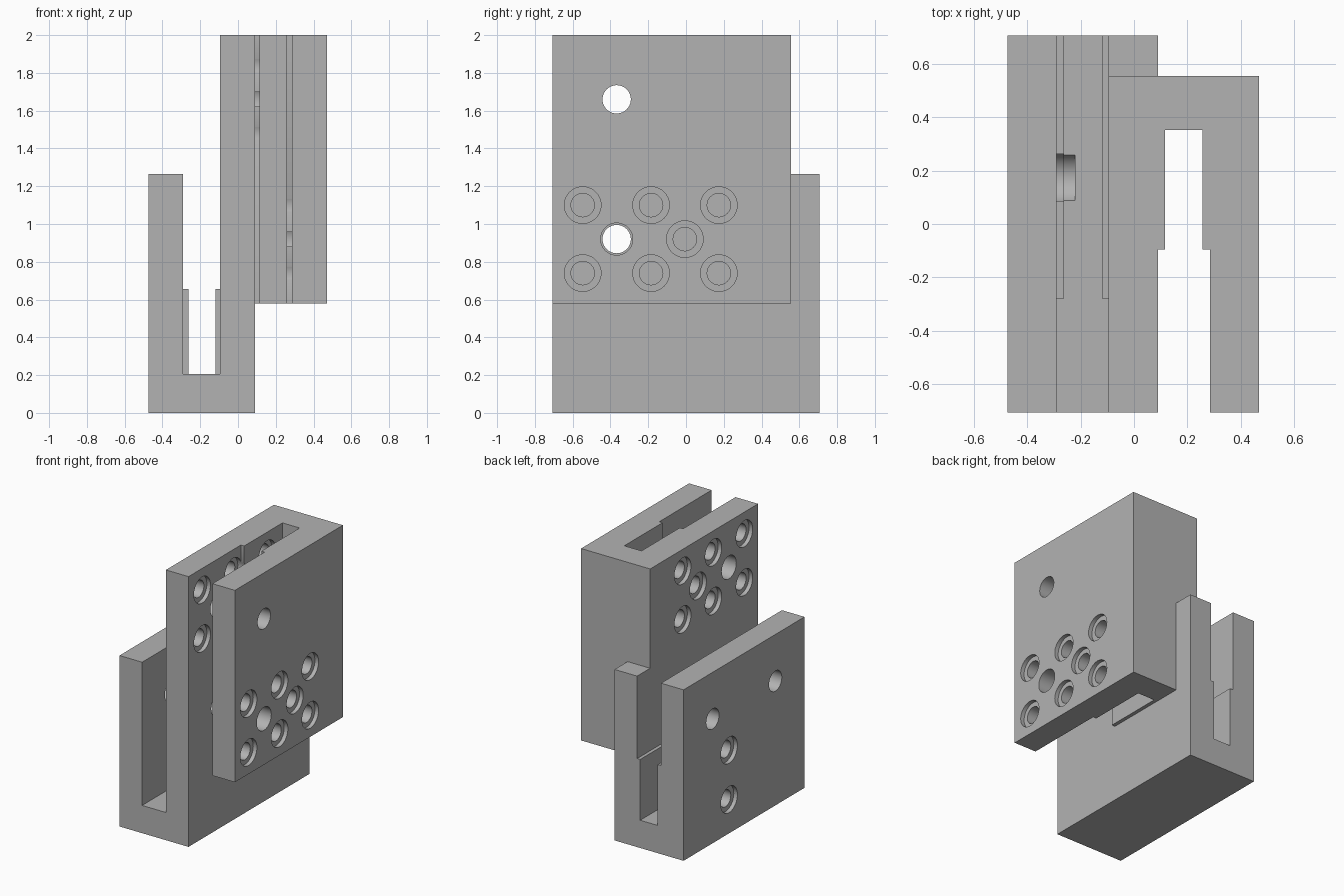
import bpy, bmesh, math
from mathutils import Matrix, Vector

cube = bpy.data.objects.get("Cube")
if cube:
    bpy.data.objects.remove(cube, do_unlink=True)

grey = bpy.data.materials.new("plain_grey")
grey.use_nodes = True
colour = (0.45, 0.45, 0.45, 1)
grey.diffuse_color = colour
grey.node_tree.nodes["Principled BSDF"].inputs["Base Color"].default_value = colour


def finish(bm, name):
    bmesh.ops.recalc_face_normals(bm, faces=bm.faces)
    mesh = bpy.data.meshes.new(name)
    bm.to_mesh(mesh)
    bm.free()
    mesh.materials.append(grey)
    ob = bpy.data.objects.new(name, mesh)
    bpy.context.collection.objects.link(ob)
    return ob


def box(name, xs, ys, zs):
    bm = bmesh.new()
    size = [b - a for a, b in (xs, ys, zs)]
    centre = Vector([(a + b) / 2 for a, b in (xs, ys, zs)])
    bmesh.ops.create_cube(bm, size=1, matrix=Matrix.Translation(centre) @ Matrix.Diagonal((*size, 1)))
    return finish(bm, name)


def spindle(bm, y, z, profile, segments=40):
    """Closed stepped cylinder along x from (x, radius) pairs."""
    rings = []
    for x, r in profile:
        rings.append([bm.verts.new((x, y + r * math.cos(2 * math.pi * i / segments),
                                    z + r * math.sin(2 * math.pi * i / segments)))
                      for i in range(segments)])
    for a, b in zip(rings, rings[1:]):
        for i in range(segments):
            j = (i + 1) % segments
            bm.faces.new((a[i], a[j], b[j], b[i]))
    bm.faces.new(rings[0])
    bm.faces.new(rings[-1])


def cut(body, cutter):
    cutter.hide_render = True
    mod = body.modifiers.new("cut", "BOOLEAN")
    mod.operation, mod.solver, mod.object = "DIFFERENCE", "EXACT", cutter
    bpy.context.view_layer.objects.active = body
    bpy.ops.object.modifier_apply(modifier=mod.name)
    bpy.data.objects.remove(cutter, do_unlink=True)


# Solid block that the two interlocking channels are cut from
X0, X1, Y, TOP = -0.475, 0.47, 0.707, 2.0
FAR = 3
ALL = (-FAR, FAR)
MID = (-0.095, 0.09)           # shared middle wall
LOW_TOP, HIGH_BASE, WEB_BACK = 1.265, 0.58, 0.555
body = box("channel_block", (X0, X1), (-Y, Y), (0, TOP))

# Outer shape: steps between the lower and upper channel
cut(body, box("above_outer_wall", (-FAR, MID[0]), ALL, (LOW_TOP, FAR)))
cut(body, box("below_plate", (MID[1], FAR), ALL, (-FAR, HIGH_BASE)))
cut(body, box("behind_web", (MID[1], FAR), (WEB_BACK, FAR), ALL))
cut(body, box("behind_middle_wall", ALL, (WEB_BACK, FAR), (LOW_TOP, FAR))
    )

# Lower slot, open upward, with thickened lips near the floor at the rear
cut(body, box("low_slot", (-0.262, -0.12), ALL, (0.205, FAR)))
cut(body, box("low_slot_wide", (-0.29, MID[0]), ALL, (0.655, FAR)))
cut(body, box("low_slot_front", (-0.29, MID[0]), (-FAR, -0.28), (0.205, FAR)))

# Upper slot, open to the front, with thickened lips near the web
cut(body, box("high_slot", (0.117, 0.258), (-FAR, 0.353), ALL))
cut(body, box("high_slot_wide", (MID[1], 0.285), (-FAR, -0.095), ALL))

# Holes: counterbored on both faces, plus plain pin holes
BORE, SINK, DEPTH, PIN, BIG = 0.062, 0.097, 0.03, 0.075, 0.085
OUT = 0.04
bm = bmesh.new()


def sunk_hole(y, z, a, b):
    spindle(bm, y, z, [(a - OUT, SINK), (a + DEPTH, SINK), (a + DEPTH, BORE),
                       (b - DEPTH, BORE), (b - DEPTH, SINK), (b + OUT, SINK)])


def plain_hole(y, z, a, b, r):
    spindle(bm, y, z, [(a - OUT, r), (b + OUT, r)])


HIGH, LOW, ROW, PIN_Y = 1.66, 0.92, 0.18, -0.367
spots = [(y, dz) for y in (-0.547, -0.185, 0.174) for dz in (-ROW, ROW)] + [(-0.006, 0)]
for y, dz in spots:
    lip = 0.027 if y > -0.095 else 0
    sunk_hole(y, HIGH + dz, MID[0], MID[1] + lip)
    sunk_hole(y, LOW + dz, 0.285 - lip, X1)

plain_hole(PIN_Y, HIGH, *MID, BIG)
plain_hole(PIN_Y, LOW, *MID, PIN)
plain_hole(PIN_Y, HIGH, 0.285, X1, PIN)
plain_hole(PIN_Y, LOW, 0.285, X1, BIG)
for y in (PIN_Y, -PIN_Y):
    plain_hole(y, LOW, X0, -0.29, PIN)
for z in (0.25, 0.615):
    sunk_hole(0.174, z, X0, -0.262)
cut(body, finish(bm, "hole_cutters"))

# Smooth bores, crisp edges
bpy.ops.object.select_all(action="DESELECT")
body.select_set(True)
bpy.context.view_layer.objects.active = body
bpy.ops.object.shade_smooth_by_angle(angle=math.radians(30))
